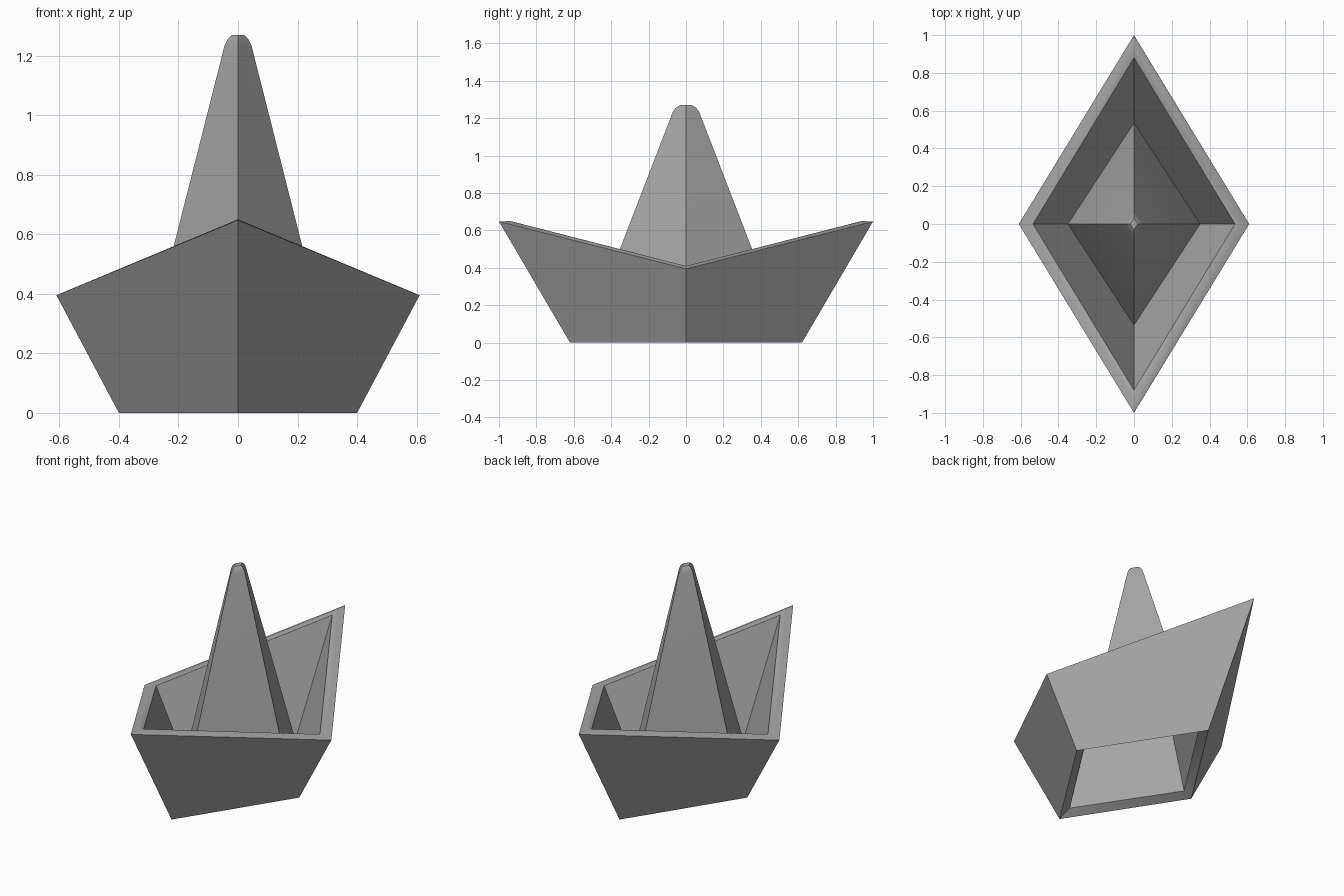
import bpy, bmesh, math

cube = bpy.data.objects.get("Cube")
if cube:
    bpy.data.objects.remove(cube, do_unlink=True)

paper = bpy.data.materials.new("paper_grey")
paper.use_nodes = True
grey = (0.39, 0.39, 0.39, 1.0)
paper.diffuse_color = grey
paper.node_tree.nodes["Principled BSDF"].inputs["Base Color"].default_value = grey


def diamond_loft(name, profile, closed=False):
    """Skin diamond rings given as (half width, half length, side z, end z)."""
    bm = bmesh.new()
    rings = []
    for w, l, zs, ze in profile:
        corners = [(w, 0, zs), (0, l, ze), (-w, 0, zs), (0, -l, ze)]
        rings.append([bm.verts.new(c) for c in corners])
    pairs = list(zip(rings, rings[1:]))
    if closed:
        pairs.append((rings[-1], rings[0]))
    else:
        bm.faces.new(rings[-1])
    for a, b in pairs:
        for i in range(4):
            j = (i + 1) % 4
            bm.faces.new((a[i], a[j], b[j], b[i]))
    bmesh.ops.recalc_face_normals(bm, faces=bm.faces)
    mesh = bpy.data.meshes.new(name)
    bm.to_mesh(mesh)
    bm.free()
    mesh.materials.append(paper)
    obj = bpy.data.objects.new(name, mesh)
    bpy.context.collection.objects.link(obj)
    bpy.ops.object.select_all(action='DESELECT')
    obj.select_set(True)
    bpy.context.view_layer.objects.active = obj
    bpy.ops.object.shade_smooth_by_angle(angle=math.radians(42))
    return obj


# Hull wall: outer side, soft rim, inner side, slanted bottom lip
diamond_loft("hull", [
    (0.40, 0.62, 0.0, 0.0),
    (0.61, 1.0, 0.395, 0.648),
    (0.575, 0.94, 0.41, 0.65),
    (0.535, 0.88, 0.41, 0.635),
    (0.35, 0.535, 0.03, 0.03),
], closed=True)

# Hollow centre peak, open underneath, with a rounded tip
diamond_loft("centre_peak", [
    (0.35, 0.535, 0.03, 0.03),
    (0.045, 0.07, 1.235, 1.235),
    (0.034, 0.053, 1.257, 1.257),
    (0.02, 0.032, 1.27, 1.27),
])
